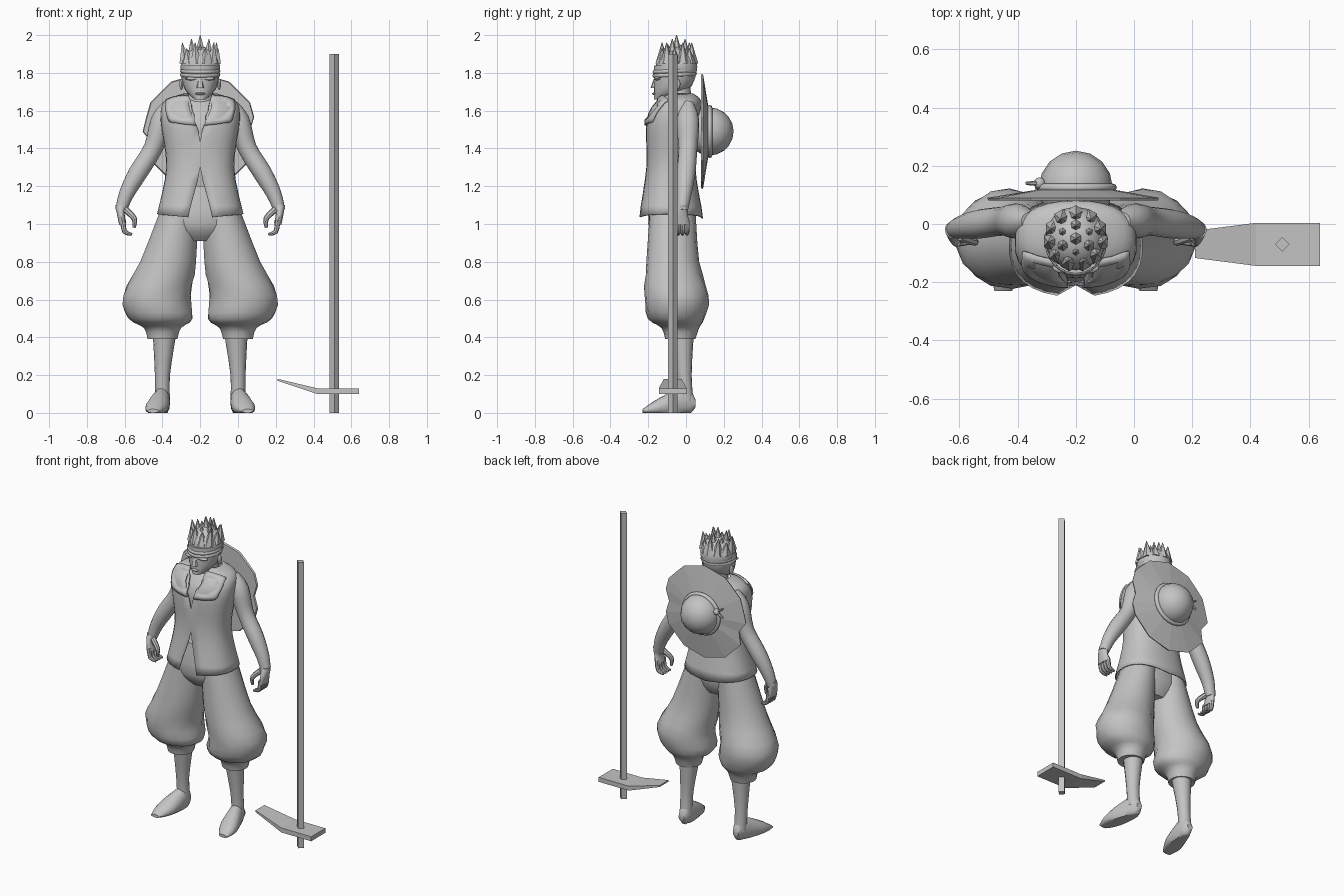
import bpy, bmesh, math
from mathutils import Vector

cube = bpy.data.objects.get("Cube")
if cube:
    bpy.data.objects.remove(cube, do_unlink=True)

FIGURE_X = -.2                 # centre line of the figure
SHADE = (.55, .55, .55, 1)
grey = bpy.data.materials.new("plain grey")
grey.use_nodes = True
grey.diffuse_color = SHADE
grey.node_tree.nodes["Principled BSDF"].inputs["Base Color"].default_value = SHADE


def dress(obj, name, angle):
    """Name an object, colour it and smooth edges below the angle in degrees."""
    obj.name = name
    obj.data.materials.append(grey)
    bpy.ops.object.select_all(action='DESELECT')
    obj.select_set(True)
    bpy.context.view_layer.objects.active = obj
    if angle:
        bpy.ops.object.shade_smooth_by_angle(angle=math.radians(angle))
    return obj


def finish(name, bm, angle):
    """Turn a bmesh into a shaded object."""
    bmesh.ops.remove_doubles(bm, verts=bm.verts, dist=.0001)
    bmesh.ops.recalc_face_normals(bm, faces=bm.faces)
    mesh = bpy.data.meshes.new(name)
    bm.to_mesh(mesh)
    bm.free()
    obj = bpy.data.objects.new(name, mesh)
    bpy.context.collection.objects.link(obj)
    return dress(obj, name, angle)


def smooth_rows(keys, steps):
    """Fill in rows between key rows along a smooth curve."""
    keys = [Vector(key if len(key) == 5 else key + key[-1:]) for key in keys]
    rows = []
    for before, start, end, after in zip(keys[:1] + keys, keys, keys[1:], keys[2:] + keys[-1:]):
        for step in range(steps):
            t = step / steps
            rest = 1 - t
            pull = (end - before) * rest - (after - start) * t
            ease = t * t * (3 - 2 * t) if steps > 1 else t
            rows.append(start.lerp(end, ease) + pull * t * rest / 2)
    return rows + [keys[-1]]


def loft(name, keys, sides=16, axis='UP', mirror=1, steps=3, power=1,
         angle=40, shape=None, gap=None):
    """Skin rings given as x, y, z, radius across and radius deep."""
    bm = bmesh.new()
    rows = smooth_rows(keys, steps)
    centres = [Vector(row[:3]) for row in rows]
    rings = []
    for k, row in enumerate(rows):
        across, deep = Vector((1, 0, 0)), Vector((0, 1, 0))
        if axis == 'BACK':
            deep = Vector((0, 0, 1))
        elif axis == 'PATH':
            along = centres[min(k + 1, len(rows) - 1)] - centres[max(k - 1, 0)]
            across = deep.cross(along).normalized()
        start = math.asin((gap(row.z) / row[3]) ** (1 / power)) if gap else 0
        ring = []
        for i in range(sides + 1):
            turn = start + 2 * (math.pi - start) * i / sides
            swell = shape(row, i % sides) if shape else 1
            s, c = math.sin(turn), -math.cos(turn)
            point = centres[k] + swell * (
                across * math.copysign(abs(s) ** power, s) * row[3]
                + deep * math.copysign(abs(c) ** power, c) * row[4])
            ring.append(bm.verts.new((FIGURE_X + mirror * point.x, point.y, max(point.z, 0))))
        rings.append(ring)
    for low, high in zip(rings, rings[1:]):
        for i in range(sides):
            bm.faces.new((low[i], low[i + 1], high[i + 1], high[i]))
    if not gap:
        for end in (rings[0], rings[-1]):
            bm.faces.new(end[:-1])
    return finish(name, bm, angle)


def ball(name, x, y, z, scale, angle=40):
    """Stretched sphere."""
    bpy.ops.mesh.primitive_uv_sphere_add(segments=16, ring_count=10, radius=1,
                                         location=(FIGURE_X + x, y, z), scale=scale)
    return dress(bpy.context.object, name, angle)


def band(name, y, z, radius, thickness, tilt, stretch):
    """Ring-shaped wrap around the centre line."""
    bpy.ops.mesh.primitive_torus_add(major_segments=24, minor_segments=8, major_radius=radius,
                                     minor_radius=thickness, location=(FIGURE_X, y, z),
                                     rotation=(tilt, 0, 0))
    obj = dress(bpy.context.object, name, 60)
    obj.scale.y = stretch


# Torso skin inside the open neck, and the neck itself
loft("chest", [(0, -.07, 1.4, .16, .11), (0, -.06, 1.56, .18, .12), (0, -.03, 1.67, .07, .06)], 20)
loft("neck", [(0, -.04, 1.6, .08), (0, -.04, 1.74, .06)])


# Sleeveless vest, open at the neck and split at the hem
def opening(z):
    return max(0, .28 * (1.28 - z), min(.06, .4 * (z - 1.47)))


vest = loft("vest", [(0, -.08, 1.05, .23, .17), (0, -.08, 1.3, .18, .13), (0, -.07, 1.55, .21, .14),
                     (0, -.04, 1.65, .19, .12), (0, -.03, 1.69, .09, .07)],
            28, steps=4, power=.85, gap=opening)
for v in vest.data.vertices:   # hem dips towards the front points
    if v.co.z < 1.06:
        v.co.z += .1 * abs(v.co.x - FIGURE_X) - .02
cloth = vest.modifiers.new("cloth", 'SOLIDIFY')
cloth.thickness, cloth.offset = .008, -1

# Baggy trousers with gathered folds above the cuffs
loft("trouser_hips", [(0, -.07, 1.2, .17, .11), (0, -.08, 1, .21, .12), (0, -.07, .91, .1, .07)], 24)


def fold(row, i):
    return 1 + .02 * math.sin(i * 2.5 + row.z * 40) * (.45 < row.z < .75)


for mirror, word in ((1, "left"), (-1, "right")):
    loft(word + "_trouser_leg", [
        (.11, -.07, 1.08, .1, .12), (.17, -.07, .8, .15, .14), (.23, -.05, .62, .18, .17),
        (.21, -.05, .5, .17, .15), (.2, -.03, .45, .1), (.2, -.03, .39, .08)],
        18, mirror=mirror, shape=fold)
    # Calf and foot
    loft(word + "_calf", [(.19, -.02, .4, .06), (.2, -.01, .2, .04), (.2, 0, .06, .04)],
         mirror=mirror)
    loft(word + "_foot", [(.2, .05, .05, .02), (.2, 0, .06, .04, .08), (.23, -.14, .03, .06, .05),
                          (.25, -.23, .01, .03, .01)], axis='BACK', mirror=mirror)
    # Arm from shoulder to wrist
    loft(word + "_arm", [
        (.16, .01, 1.64, .03), (.2, .01, 1.55, .06), (.25, .01, 1.4, .05),
        (.33, 0, 1.27, .05), (.39, -.01, 1.16, .04), (.42, -.02, 1.07, .03)],
        axis='PATH', mirror=mirror)
    # Half-closed hand
    loft(word + "_palm", [(.42, -.02, 1.1, .03), (.42, -.03, 1.05, .02, .04),
                          (.41, -.03, 1, .02, .05)], axis='PATH', mirror=mirror)
    for finger in range(4):
        y = .023 * finger - .064
        loft(word + "_finger", [(.41, y, 1.02, .014), (.4, y, .96, .013), (.36, y, .945, .007)],
             8, 'PATH', mirror)
    loft(word + "_thumb", [(.4, -.04, 1.08, .018), (.35, -.06, 1.03, .015), (.35, -.06, .98, .008)],
         8, 'PATH', mirror)

    # Lapel draped over the vest
    bm = bmesh.new()
    corners = ((.03, -.23, 1.52), (.18, -.2, 1.54), (.19, -.1, 1.67), (.07, -.13, 1.69))
    bm.faces.new([bm.verts.new((FIGURE_X + mirror * x, y, z)) for x, y, z in corners])
    bmesh.ops.subdivide_edges(bm, edges=bm.edges, cuts=5, use_grid_fill=True)
    lapel = finish(word + "_lapel", bm, 40)
    drape = lapel.modifiers.new("drape", 'SHRINKWRAP')
    drape.target, drape.wrap_mode, drape.offset = vest, 'ABOVE_SURFACE', .012
    lapel.modifiers.new("cloth", 'SOLIDIFY').thickness = .01

    ball(word + "_ear", mirror * .1, -.05, 1.74, (.01, .02, .03))
    ball(word + "_brow", mirror * .04, -.15, 1.77, (.04, .02, .01))

# Head, face and wrapped headband
loft("head", [(0, -.14, 1.66, .03), (0, -.08, 1.71, .08, .09), (0, -.06, 1.78, .1, .11),
              (0, -.06, 1.84, .1, .11)], 20)
loft("nose", [(0, -.16, 1.77, .01), (0, -.17, 1.72, .02, .018)], 8)
ball("mouth", 0, -.15, 1.69, (.03, .03, .01))
for z in (1.79, 1.81):
    band("headband", -.06, z, .095, .012, .05, 1.1)

# Hair cap with a jagged crown of tufts
ball("hair_cap", 0, -.05, 1.83, (.105, .11, .11), angle=25)
for count, radius, tip in ((11, .08, 1.96), (6, .045, 1.98), (1, 0, 2)):
    for i in range(count):
        turn = math.tau * i / count
        x, y = radius * math.sin(turn), radius * math.cos(turn)
        loft("hair_tuft", [(x, y - .05, tip - .11, .035), (x * 1.2, y - .05, tip - .03 * (i % 2), .002)],
             6, steps=1, angle=0)

# Straw hat slung on the back, its rim torn in two places
HAT_Z = 1.49


def torn_rim(row, i):
    if row.y > .1:
        return 1
    return .86 if i in (6, 19) else 1 - .03 * (i % 2)


loft("hat_brim", [(0, .08, HAT_Z, .3), (0, .09, HAT_Z, .305), (0, .12, HAT_Z, .12)],
     24, 'BACK', steps=1, angle=0, shape=torn_rim)
ball("hat_crown", 0, .125, HAT_Z, (.127, .127, .127))
band("hat_band", .125, HAT_Z, .127, .014, math.pi / 2, 1)
ball("hat_knot", -.125, .14, 1.54, (.02, .02, .02))
for drop in (-.03, .03):
    loft("hat_band_end", [(-.12, .14, 1.54, .01), (-.17, .14, 1.54 + drop, .006)], 6, 'PATH')

# Standing tool: square shaft turned on edge, with a bent blade
SHAFT_X, SHAFT_Y = .51, -.07
loft("shaft", [(SHAFT_X - FIGURE_X, SHAFT_Y, z, .025) for z in (0, 1.9)], 4, steps=1, angle=0)
bm = bmesh.new()
sections = []
for x, low, high, half in ((.64, .1, .13, .074), (.42, .1, .13, .074), (.21, .17, .18, .047)):
    sections.append([bm.verts.new((x, SHAFT_Y + y, z)) for y, z in
                     ((-half, low), (half, low), (half, high), (-half, high))])
for start, end in zip(sections, sections[1:]):
    for i in range(4):
        bm.faces.new((start[i - 1], start[i], end[i], end[i - 1]))
for end in (sections[0], sections[-1]):
    bm.faces.new(end)
finish("blade", bm, 0)
